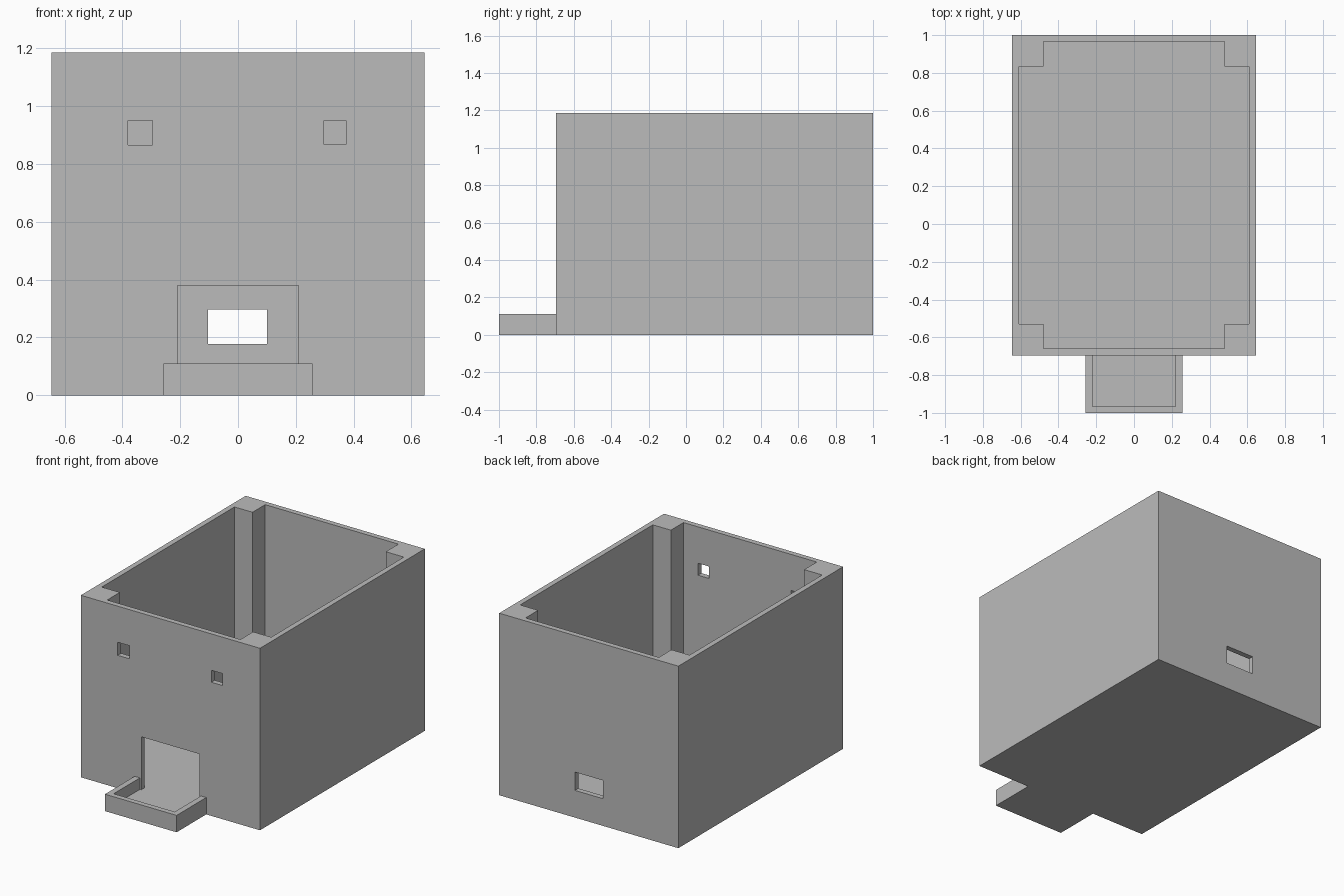
import bpy
import bmesh
from mathutils import Matrix, Vector

default = bpy.data.objects.get("Cube")
if default:
    bpy.data.objects.remove(default, do_unlink=True)

# Single grey plastic
grey = bpy.data.materials.new("grey")
grey.use_nodes = True
colour = (0.5, 0.5, 0.5, 1)
grey.diffuse_color = colour
grey.node_tree.nodes["Principled BSDF"].inputs["Base Color"].default_value = colour

WALL = 0.035
WIDTH, HEIGHT = 0.645, 1.185
FRONT, BACK = -0.695, 1.0
POST = 0.165
TRAY_FRONT, TRAY_WIDTH, TRAY_HEIGHT = -1.0, 0.258, 0.11


def box(name, x, y, z):
    """Box from (min, max) ranges along each axis."""
    spans = (x, y, z)
    centre = Vector([(a + b) / 2 for a, b in spans])
    size = Vector([b - a for a, b in spans])
    bm = bmesh.new()
    bmesh.ops.create_cube(bm, size=1, matrix=Matrix.LocRotScale(centre, None, size))
    mesh = bpy.data.meshes.new(name)
    bm.to_mesh(mesh)
    bm.free()
    mesh.materials.append(grey)
    obj = bpy.data.objects.new(name, mesh)
    bpy.context.collection.objects.link(obj)
    return obj


def combine(target, tool, operation):
    """Apply a boolean and discard the tool."""
    mod = target.modifiers.new(tool.name, 'BOOLEAN')
    mod.operation, mod.solver, mod.object = operation, 'EXACT', tool
    bpy.context.view_layer.objects.active = target
    bpy.ops.object.modifier_apply(modifier=mod.name)
    bpy.data.objects.remove(tool, do_unlink=True)


# Outer body with the feeding tray joined to its front
body = box("open_box_with_tray", (-WIDTH, WIDTH), (FRONT, BACK), (0, HEIGHT))
tray = box("tray", (-TRAY_WIDTH, TRAY_WIDTH), (TRAY_FRONT, FRONT + WALL / 2), (0, TRAY_HEIGHT))
combine(body, tray, 'UNION')

# Cavity: two crossing boxes leave a square post in each corner
above = HEIGHT + 0.1
inner = WIDTH - WALL
narrow = WIDTH - POST
cuts = [
    box("cavity_wide", (-inner, inner), (FRONT + POST, BACK - POST), (WALL, above)),
    box("cavity_long", (-narrow, narrow), (FRONT + WALL, BACK - WALL), (WALL, above)),
    # Tray hollow and doorway share the floor level
    box("tray_hollow", (-0.22, 0.22), (TRAY_FRONT + WALL, FRONT), (WALL, 0.2)),
    box("doorway", (-0.21, 0.21), (FRONT - 0.1, FRONT + 0.1), (WALL, 0.38)),
    # Two small front windows and the rear slot
    box("right_window", (-0.38, -0.295), (FRONT - 0.1, FRONT + 0.1), (0.865, 0.95)),
    box("left_window", (0.295, 0.375), (FRONT - 0.1, FRONT + 0.1), (0.87, 0.948)),
    box("rear_slot", (-0.104, 0.1), (BACK - 0.1, BACK + 0.1), (0.177, 0.296)),
]
for cut in cuts:
    combine(body, cut, 'DIFFERENCE')

# Merge coplanar leftovers so the faces stay flat and clean
bm = bmesh.new()
bm.from_mesh(body.data)
bmesh.ops.remove_doubles(bm, verts=bm.verts, dist=0.0001)
bmesh.ops.dissolve_limit(bm, angle_limit=0.01, verts=bm.verts, edges=bm.edges)
bm.to_mesh(body.data)
bm.free()
